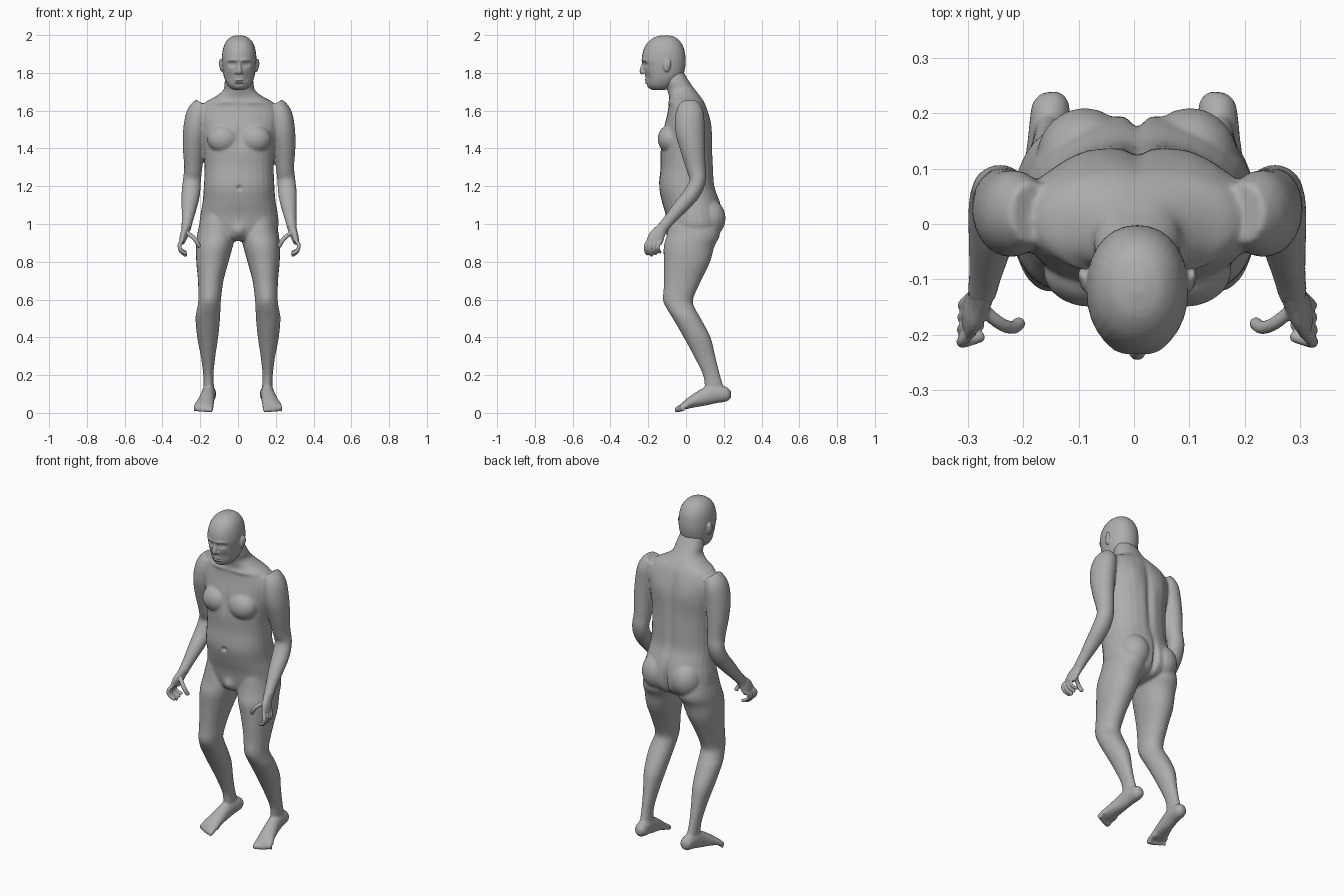
import bpy, bmesh, math
from mathutils import Vector, Matrix

cube = bpy.data.objects.get("Cube")
if cube:
    bpy.data.objects.remove(cube)

GREY = (0.42, 0.42, 0.42, 1)
skin = bpy.data.materials.new("grey_skin")
skin.use_nodes = True
skin.diffuse_color = GREY
skin.node_tree.nodes["Principled BSDF"].inputs["Base Color"].default_value = GREY
SIDES = (1, -1)
MID = 0.006


def refine(rows, steps=4):
    """Catmull-Rom through rows of equal length."""
    out = []
    for i in range(len(rows) - 1):
        a, b, c, d = (rows[max(0, min(len(rows) - 1, i + k))] for k in (-1, 0, 1, 2))
        for s in range(steps):
            t = s / steps
            out.append([q + 0.5 * t * (r - p + t * (2 * p - 5 * q + 4 * r - e + t * (3 * (q - r) + e - p)))
                        for p, q, r, e in zip(a, b, c, d)])
    return out + [list(rows[-1])]


def tube(bm, rows, flat=False, power=2.0, sides=28):
    """Loft ellipses; a row is x, y, z, side radius, other radius."""
    rows = refine(rows)
    rings = []
    for i, (x, y, z, rx, ry) in enumerate(rows):
        before, after = rows[max(i - 1, 0)], rows[min(i + 1, len(rows) - 1)]
        t = (Vector(after[:3]) - Vector(before[:3])).normalized()
        side, other = Vector((1, 0, 0)), Vector((0, 1, 0))
        if not flat:
            side = (side - t * side.dot(t)).normalized()
            other = t.cross(side)
        ring = []
        for k in range(sides):
            a = math.tau * k / sides
            c, s = math.cos(a), math.sin(a)
            u = math.copysign(abs(c) ** (2 / power), c) * max(rx, 0.002)
            v = math.copysign(abs(s) ** (2 / power), s) * max(ry, 0.002)
            ring.append(bm.verts.new(Vector((x, y, z)) + side * u + other * v))
        rings.append(ring)
    new = [bm.faces.new(rings[0][::-1]), bm.faces.new(rings[-1])]
    for lo, hi in zip(rings, rings[1:]):
        for k in range(sides):
            n = (k + 1) % sides
            new.append(bm.faces.new((lo[k], lo[n], hi[n], hi[k])))
    bmesh.ops.recalc_face_normals(bm, faces=new)


def column(bm, rows, cx, power):
    """Loft from rows of z, front y, back y, half width."""
    tube(bm, [(cx, (f + b) / 2, z, w, (b - f) / 2) for z, f, b, w in rows], True, power)


def blob(bm, centre, size):
    m = Matrix.Translation(centre) @ Matrix.Diagonal((*size, 1))
    bmesh.ops.create_uvsphere(bm, u_segments=20, v_segments=14, radius=1, matrix=m)


def capsule(bm, points, radius):
    """Rounded finger or toe along a path."""
    tube(bm, [(*p, radius, radius) for p in points], sides=12)
    for p in (points[0], points[-1]):
        blob(bm, p, (radius,) * 3)


def finish(name, bm, voxel, smooth, dents=()):
    """Fuse the parts into one skin, then push in or pull out small details."""
    mesh = bpy.data.meshes.new(name)
    bm.to_mesh(mesh)
    bm.free()
    ob = bpy.data.objects.new(name, mesh)
    bpy.context.collection.objects.link(ob)
    bpy.ops.object.select_all(action="DESELECT")
    ob.select_set(True)
    bpy.context.view_layer.objects.active = ob
    fuse = ob.modifiers.new("fuse", "REMESH")
    fuse.mode, fuse.voxel_size = "VOXEL", voxel
    soft = ob.modifiers.new("soften", "SMOOTH")
    soft.factor, soft.iterations = 0.5, smooth
    for m in ("fuse", "soften"):
        bpy.ops.object.modifier_apply(modifier=m)
    for centre, size, shift in dents:
        for v in ob.data.vertices:
            d = sum(((p - c) / s) ** 2 for p, c, s in zip(v.co, centre, size))
            if d < 6:
                v.co.y += shift * math.exp(-d)
    ob.data.materials.clear()
    ob.data.materials.append(skin)
    bpy.ops.object.shade_smooth()


# Torso
body = bmesh.new()
column(body, [
    (1.80, -.12, -.01, .065), (1.75, -.115, .02, .077), (1.71, -.1, .05, .083),
    (1.675, -.09, .078, .125), (1.64, -.09, .1, .185), (1.58, -.1, .12, .215),
    (1.5, -.12, .135, .205), (1.4, -.135, .14, .188), (1.3, -.135, .145, .183),
    (1.2, -.143, .152, .187), (1.12, -.128, .18, .193), (1.05, -.108, .195, .205),
    (.98, -.095, .19, .205), (.93, -.08, .15, .14), (.91, -.05, .08, .06)], MID, 2.25)

for s in SIDES:
    # Chest and buttock fullness
    blob(body, (MID + s * .085, -.085, 1.45), (.085, .065, .075))
    blob(body, (MID + s * .095, .115, 1.03), (.088, .095, .105))

    # Leg from z, inner x, outer x, front y, back y
    leg = [(1.06, .03, .19, -.08, .16), (.95, .012, .215, -.1, .18), (.88, .028, .222, -.118, .15),
           (.8, .05, .221, -.117, .128), (.7, .077, .212, -.117, .08), (.6, .09, .21, -.117, .037),
           (.55, .093, .217, -.1, .05), (.5, .095, .225, -.07, .078), (.4, .105, .216, -.012, .13),
           (.3, .12, .197, .042, .155), (.2, .13, .184, .09, .18), (.13, .127, .182, .1, .2),
           (.09, .13, .178, .11, .2)]
    tube(body, [(s * (i + o) / 2, (f + b) / 2, z, (o - i) / 2, (b - f) / 2)
                for z, i, o, f, b in leg], True, 2.1)

    # Foot and toes
    tube(body, [(s * x, y, z, w, h) for x, y, z, w, h in (
        (.15, .238, .098, .016, .018), (.15, .215, .098, .034, .038), (.155, .15, .1, .037, .05),
        (.162, .09, .081, .039, .045), (.172, .03, .057, .046, .031),
        (.18, -.005, .04, .051, .022), (.182, -.025, .032, .048, .016))])
    for i in range(5):
        x, r = .142 + .02 * i, .0155 - .0014 * i
        tip = -.047 + .004 * i + .001 * i * i
        capsule(body, [(s * x, .005, .036), (s * (x + .003), -.025, .031),
                       (s * (x + .005), tip, .016)], r)

    # Arm
    tube(body, [(s * x + MID, y, z, w, h) for x, y, z, w, h in (
        (.19, .02, 1.635, .045, .055), (.218, .02, 1.585, .06, .075), (.232, .02, 1.5, .064, .078),
        (.241, .035, 1.4, .057, .066), (.243, .052, 1.3, .048, .052), (.25, .062, 1.23, .048, .043),
        (.256, .03, 1.16, .049, .043), (.264, -.03, 1.09, .041, .039),
        (.274, -.09, 1.02, .03, .031), (.281, -.128, .975, .026, .03))])

body_dents = [
    ((MID, .14, 1.38), (.02, .1, .24), -.014),      # spine furrow
    ((MID, .2, 1.0), (.014, .12, .09), -.025),      # buttock cleft
    ((MID, -.14, 1.19), (.011, .05, .011), .016),   # navel
    ((MID, -.14, 1.46), (.016, .05, .07), .008),    # breastbone
    ((MID, -.09, .96), (.03, .06, .035), -.022)]    # groin
for s in SIDES:
    body_dents += [((MID + s * .09, .13, 1.53), (.05, .06, .08), .008),
                   ((s * .155, -.115, .6), (.035, .05, .04), -.005),
                   ((MID + s * .09, -.1, 1.645), (.07, .05, .012), -.008)]
finish("body", body, .007, 5, body_dents)

# Head, with nose, ears, lips and eyes
head = bmesh.new()
column(head, [
    (1.999, -.125, -.095, .014), (1.988, -.168, -.055, .047), (1.96, -.204, -.026, .073),
    (1.92, -.226, -.008, .087), (1.87, -.234, -.002, .092), (1.83, -.226, -.004, .089),
    (1.79, -.218, -.014, .083), (1.76, -.212, -.035, .074), (1.735, -.204, -.06, .061),
    (1.717, -.19, -.09, .043), (1.709, -.175, -.12, .02)], MID, 2.15)
tube(head, [(MID, -.219, 1.86, .01, .012), (MID, -.225, 1.835, .011, .013),
            (MID, -.232, 1.81, .015, .014), (MID, -.226, 1.797, .014, .012)], sides=16)
for dz in (-.006, .006):
    blob(head, (MID, -.207, 1.756 + dz), (.026, .012, .006))
for s in SIDES:
    blob(head, (MID + s * .014, -.221, 1.802), (.009, .011, .008))
    blob(head, (MID + s * .092, -.102, 1.84), (.012, .02, .035))
    blob(head, (MID + s * .099, -.093, 1.85), (.008, .014, .026))
features = [((MID, -.21, 1.722), (.022, .03, .012), -.006),
            ((MID, -.22, 1.756), (.022, .03, .003), .005)]
for s in SIDES:
    features += [((MID + s * .036, -.215, 1.846), (.02, .04, .012), .017),
                 ((MID + s * .036, -.215, 1.845), (.012, .04, .006), -.008),
                 ((MID + s * .036, -.225, 1.868), (.026, .04, .008), -.005),
                 ((MID + s * .045, -.2, 1.775), (.02, .04, .025), .006)]
finish("head", head, .004, 3, features)

# Hands with curled fingers and an inward thumb
for s, name in zip(SIDES, ("left_hand", "right_hand")):
    hand = bmesh.new()
    tube(hand, [(s * x + MID, y, z, w, h) for x, y, z, w, h in (
        (.278, -.112, .995, .025, .028), (.284, -.135, .965, .022, .033),
        (.294, -.155, .935, .02, .042), (.303, -.168, .905, .015, .042))])
    for i in range(4):
        y = -.2 + .022 * i
        drop = .008 * abs(i - 1)
        capsule(hand, [(s * .3 + MID, y + .005, .915), (s * .316 + MID, y - .012, .888),
                       (s * .309 + MID, y - .012, .857 + drop / 2),
                       (s * .285 + MID, y - .004, .836 + drop)], .0105 - .0006 * i)
    capsule(hand, [(s * .283 + MID, -.15, .955), (s * .25 + MID, -.178, .935),
                   (s * .226 + MID, -.187, .908), (s * .214 + MID, -.18, .885)], .012)
    finish(name, hand, .004, 2)
